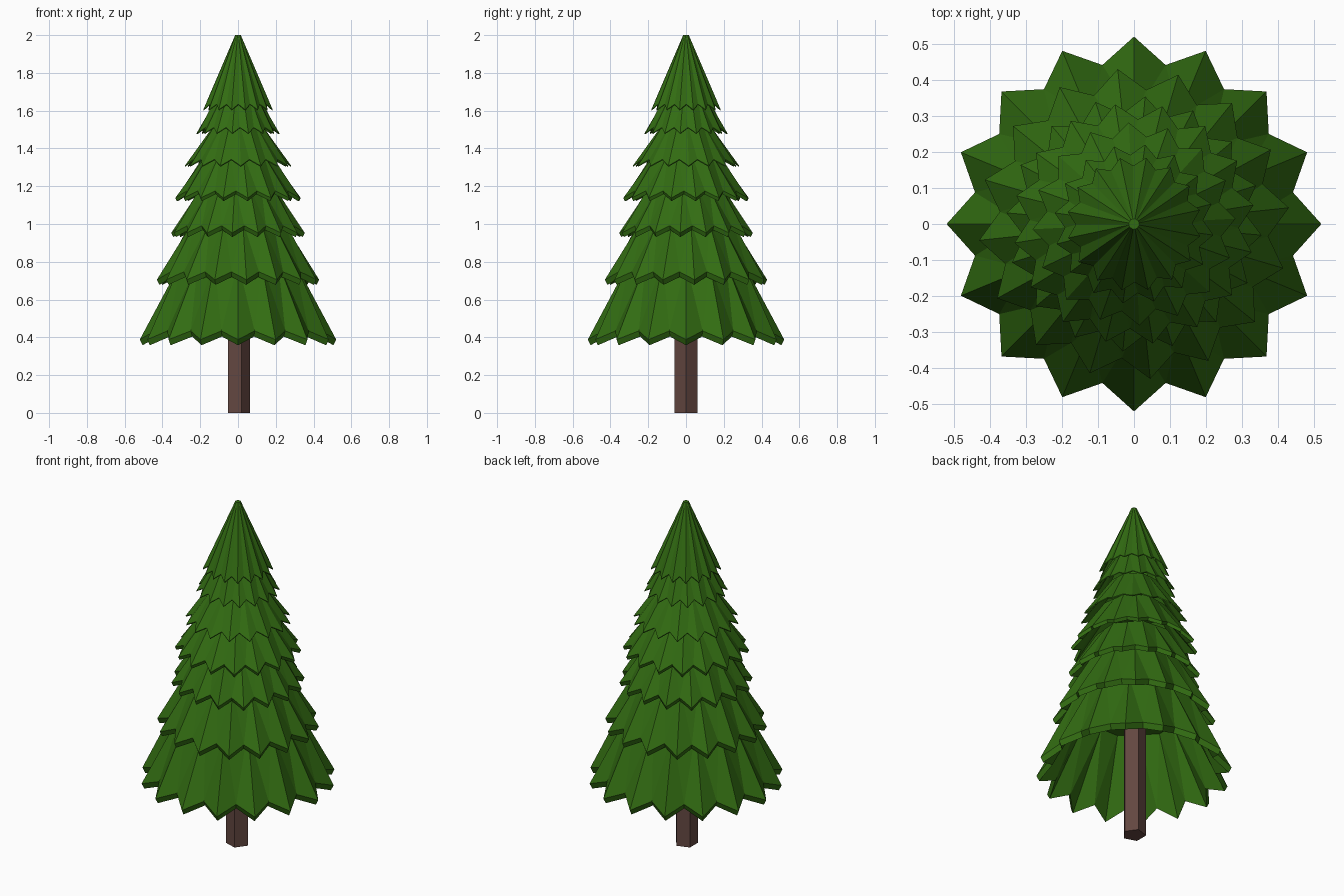
import bpy, bmesh
from math import sin, cos, pi, radians

if "Cube" in bpy.data.objects:
    bpy.data.objects.remove(bpy.data.objects["Cube"])

TEETH = 16  # pointed tips per tier, two per flat panel


def material(name, colour):
    m = bpy.data.materials.new(name)
    m.diffuse_color = (*colour, 1)
    m.use_nodes = True
    m.node_tree.nodes["Principled BSDF"].inputs["Base Color"].default_value = m.diffuse_color
    return m


def add_object(name, bm, mat):
    bmesh.ops.recalc_face_normals(bm, faces=bm.faces)
    me = bpy.data.meshes.new(name)
    bm.to_mesh(me)
    bm.free()
    me.materials.append(mat)
    ob = bpy.data.objects.new(name, me)
    bpy.context.collection.objects.link(ob)
    return ob


def skirt(bm, r_tip, z_tip, r_notch, z_notch, r_top, z_top, turn):
    """Eight-panelled cone with a zigzag hem; returns hem and top rings."""
    hem, top = [], []
    for i in range(TEETH):
        a = 2 * pi * i / TEETH + turn
        b = a + pi / TEETH
        hem.append(bm.verts.new((r_tip * cos(a), r_tip * sin(a), z_tip)))
        hem.append(bm.verts.new((r_notch * cos(b), r_notch * sin(b), z_notch)))
        r = r_top * (1.082 if i % 2 else 1)  # octagon corners and edge middles
        top.append(bm.verts.new((r * cos(a), r * sin(a), z_top)))
    for i in range(TEETH):
        j = (i + 1) % TEETH
        tip, notch, nxt = hem[2 * i], hem[2 * i + 1], hem[2 * j]
        bm.faces.new((top[i], tip, notch))
        bm.faces.new((top[i], notch, top[j]))
        bm.faces.new((top[j], notch, nxt))
    return hem, top


def bridge(bm, a, b):
    n = len(a)
    for i in range(n):
        j = (i + 1) % n
        bm.faces.new((a[i], a[j], b[j], b[i]))


def tier(name, r_tip, z_tip, r_top, z_top, rim, turn, mat):
    """Hollow layer of foliage, with a rim of the given height at the hem."""
    bm = bmesh.new()
    r_notch, z_notch = r_tip * 0.865, z_tip + 0.02 + r_tip * 0.05
    out_hem, out_top = skirt(bm, r_tip, z_tip, r_notch, z_notch, r_top, z_top, turn)
    d = rim * 0.5
    in_hem, in_top = skirt(bm, r_tip - d, z_tip - rim, r_notch - d, z_notch - rim,
                           max(r_top - rim, 0.004), z_top - rim, turn)
    bridge(bm, out_hem, in_hem)
    bm.faces.new(out_top)
    bm.faces.new(in_top)
    return add_object(name, bm, mat)


green = material("needles", (0.032, 0.15, 0.006))
brown = material("bark", (0.125, 0.062, 0.052))

# Five-sided trunk
bm = bmesh.new()
rings = [[bm.verts.new((0.064 * cos(2 * pi * k / 5), 0.064 * sin(2 * pi * k / 5), z))
          for k in range(5)] for z in (0, 0.9)]
bridge(bm, *rings)
for ring in rings:
    bm.faces.new(ring)
add_object("trunk", bm, brown)

# Foliage tiers, bottom to top: tip radius, tip z, top radius, top z, rim, turn
tiers = [
    (0.52, 0.388, 0.300, 0.80, 0.030, 0),
    (0.432, 0.705, 0.235, 1.02, 0.027, 6),
    (0.355, 0.953, 0.190, 1.20, 0.022, -5),
    (0.336, 1.138, 0.160, 1.38, 0.017, 9),
    (0.282, 1.308, 0.115, 1.54, 0.005, 3),
    (0.222, 1.480, 0.105, 1.68, 0.004, -8),
    (0.187, 1.605, 0.014, 2.00, 0.004, 12),
]
for n, (rt, zt, ru, zu, rim, turn) in enumerate(tiers, 1):
    tier(f"foliage_tier_{n}", rt, zt, ru, zu, rim, radians(turn), green)
